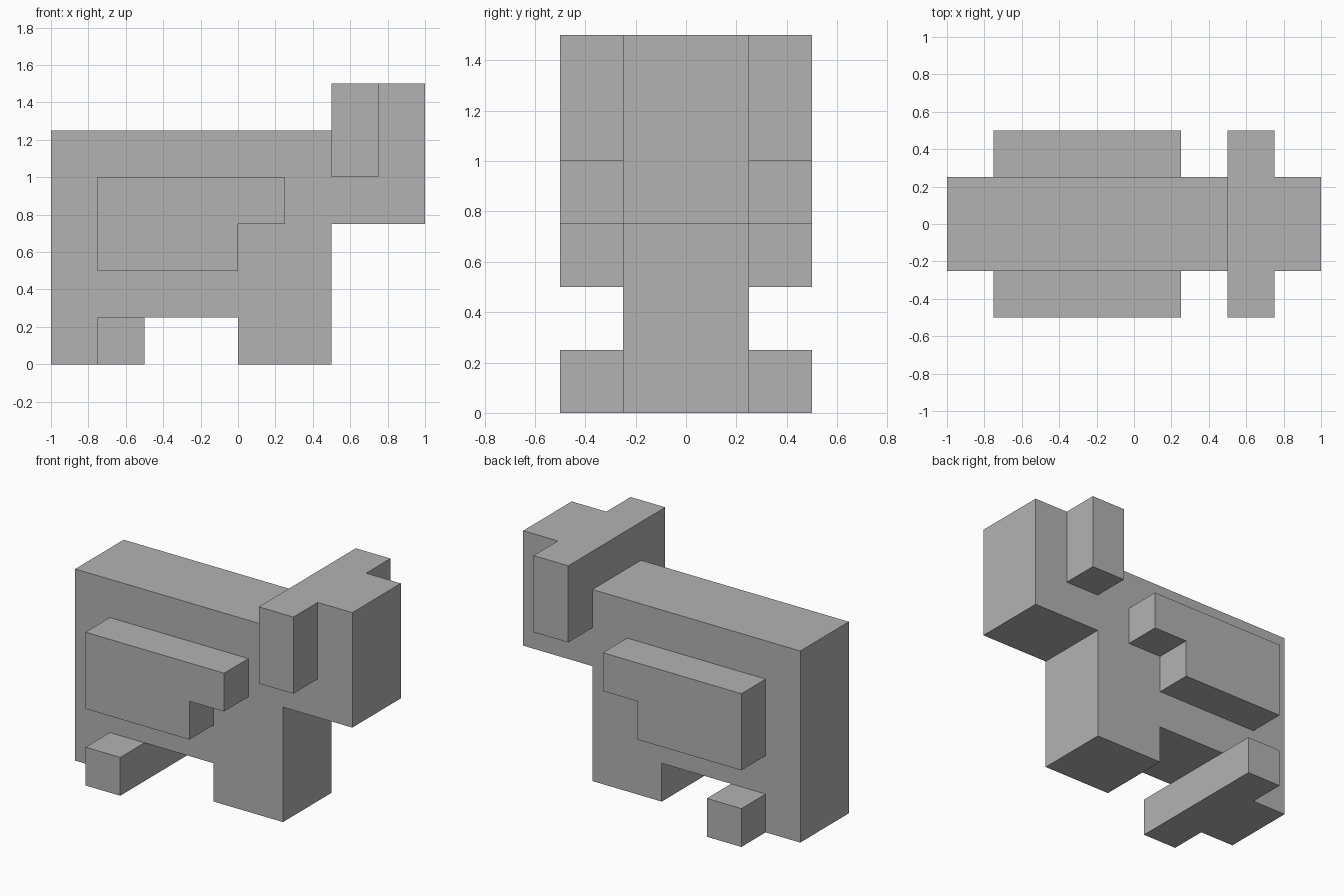
import bpy
import bmesh
from mathutils import Vector

cube = bpy.data.objects.get("Cube")
if cube:
    bpy.data.objects.remove(cube, do_unlink=True)

U = 0.25  # block unit

grey = bpy.data.materials.new("plain grey")
grey.use_nodes = True
grey.diffuse_color = (0.45, 0.45, 0.45, 1)
grey.node_tree.nodes["Principled BSDF"].inputs["Base Color"].default_value = grey.diffuse_color


def slab(name, outline, y0, y1):
    """Extrude a side outline (x, z in block units) from y0 to y1."""
    bm = bmesh.new()
    face = bm.faces.new([bm.verts.new((x * U, y0 * U, z * U)) for x, z in outline])
    new = bmesh.ops.extrude_face_region(bm, geom=[face])["geom"]
    verts = [g for g in new if isinstance(g, bmesh.types.BMVert)]
    bmesh.ops.translate(bm, verts=verts, vec=Vector((0, (y1 - y0) * U, 0)))
    bmesh.ops.recalc_face_normals(bm, faces=bm.faces)
    mesh = bpy.data.meshes.new(name)
    bm.to_mesh(mesh)
    bm.free()
    mesh.materials.append(grey)
    obj = bpy.data.objects.new(name, mesh)
    bpy.context.collection.objects.link(obj)
    return obj


def rect(x0, x1, z0, z1):
    return [(x0, z0), (x1, z0), (x1, z1), (x0, z1)]


# Body, both legs and head in one thick outline
slab("body", [(-4, 0), (-2, 0), (-2, 1), (0, 1), (0, 0), (2, 0), (2, 3),
              (4, 3), (4, 6), (2, 6), (2, 5), (-4, 5)], -1, 1)

# Matching parts on both flanks
wing = [(-3, 2), (0, 2), (0, 3), (1, 3), (1, 4), (-3, 4)]
for side, inner, outer in (("front", -1, -2), ("back", 1, 2)):
    slab(side + "_wing", wing, inner, outer)
    slab(side + "_ear", rect(2, 3, 4, 6), inner, outer)
    slab(side + "_foot", rect(-3, -2, 0, 1), inner, outer)
